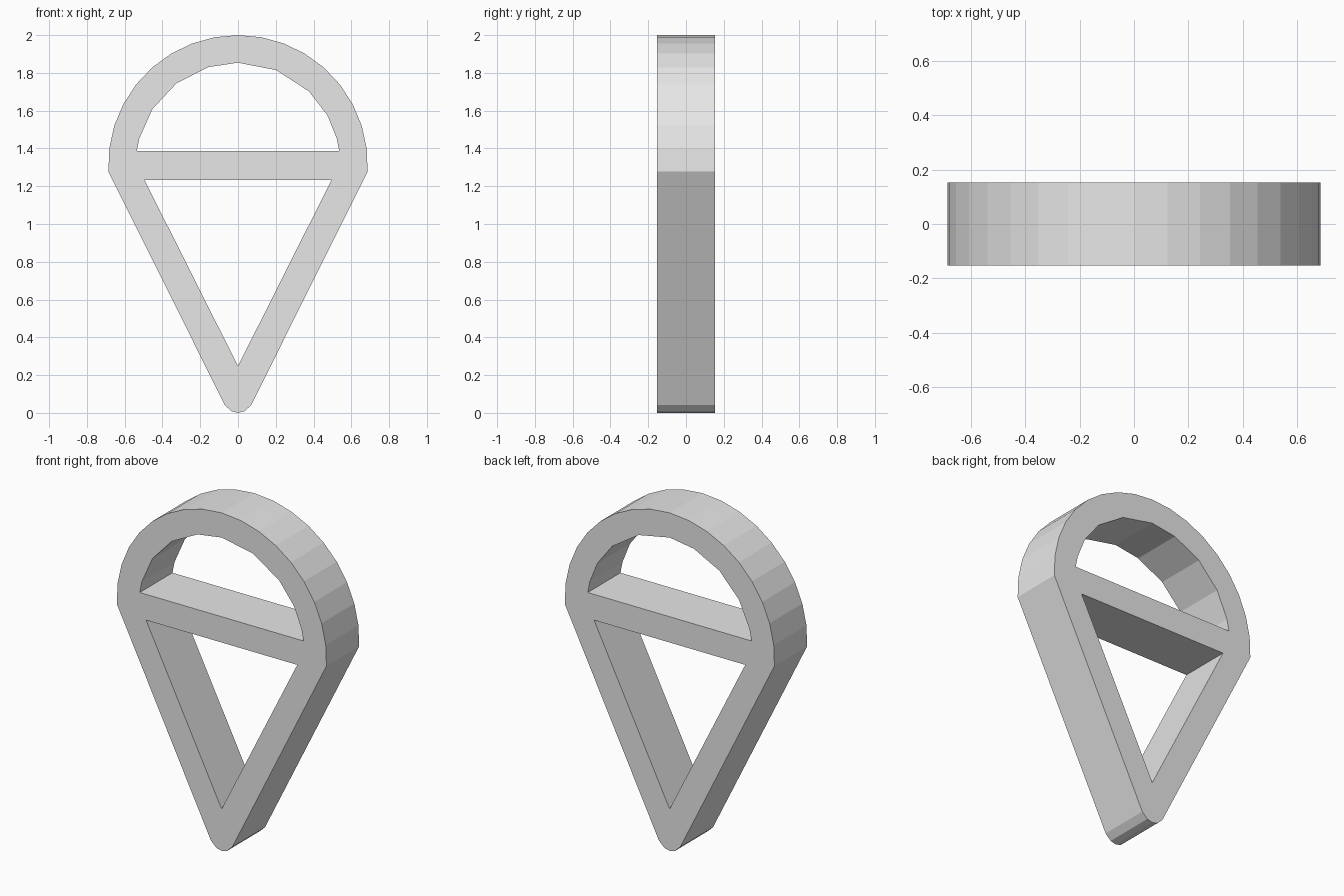
import bpy
import bmesh
from math import cos, sin, radians
from mathutils import Vector

cube = bpy.data.objects.get("Cube")
if cube:
    bpy.data.objects.remove(cube, do_unlink=True)

DEPTH = 0.306
ARC_Z = 1.313      # centre height of the domed top


def arc(radius, angles):
    return [(radius * cos(radians(a)), ARC_Z + radius * sin(radians(a))) for a in angles]


# Outer outline: dome running down to a blunt tip
STEPS = 18
dome = arc(0.687, [-3 + 186 * i / STEPS for i in range(STEPS + 1)])
tip = [(-0.07, 0.042), (-0.035, 0.009), (0, 0), (0.035, 0.009), (0.07, 0.042)]
outline = dome + tip

# Openings above and below the crossbar
upper_opening = arc(0.541, [7.7, 15, 29, 46, 68, 90, 107, 127, 147, 165, 172.3])
lower_opening = [(-0.495, 1.233), (0, 0.248), (0.495, 1.233)]

# Fill the flat face between the loops, then give it depth
bm = bmesh.new()
edges = []
for loop in (outline, upper_opening, lower_opening):
    verts = [bm.verts.new((x, -DEPTH / 2, z)) for x, z in loop]
    edges += [bm.edges.new((v, verts[i - 1])) for i, v in enumerate(verts)]
bmesh.ops.triangle_fill(bm, use_beauty=True, use_dissolve=False,
                        edges=edges, normal=Vector((0, -1, 0)))
result = bmesh.ops.extrude_face_region(bm, geom=bm.faces[:], use_keep_orig=True)
moved = [g for g in result["geom"] if isinstance(g, bmesh.types.BMVert)]
bmesh.ops.translate(bm, verts=moved, vec=(0, DEPTH, 0))
bmesh.ops.recalc_face_normals(bm, faces=bm.faces[:])

mesh = bpy.data.meshes.new("cone_frame")
bm.to_mesh(mesh)
bm.free()
frame = bpy.data.objects.new("cone_frame", mesh)
bpy.context.collection.objects.link(frame)

# Plain grey finish
grey = bpy.data.materials.new("light_grey")
grey.use_nodes = True
colour = (0.8, 0.8, 0.8, 1)
grey.diffuse_color = colour
grey.node_tree.nodes["Principled BSDF"].inputs["Base Color"].default_value = colour
mesh.materials.append(grey)
